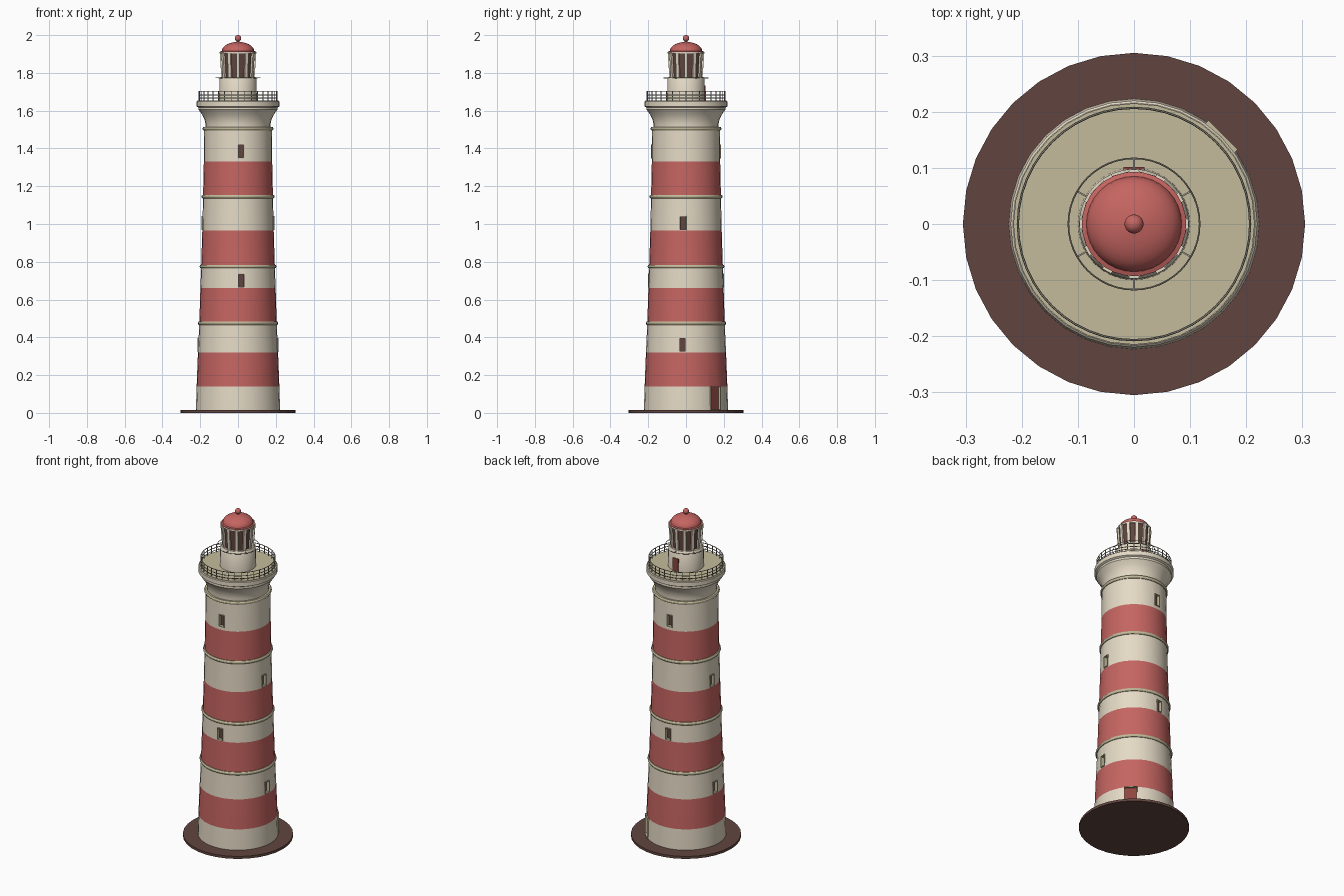
import bpy, bmesh
from math import pi, sin, cos, radians
from mathutils import Matrix

if "Cube" in bpy.data.objects:
    bpy.data.objects.remove(bpy.data.objects["Cube"])


def mat(name, r, g, b):
    m = bpy.data.materials.new(name)
    m.diffuse_color = (r, g, b, 1)
    m.use_nodes = True
    m.node_tree.nodes["Principled BSDF"].inputs["Base Color"].default_value = m.diffuse_color
    return m


CREAM = mat("cream", 0.78, 0.70, 0.56)
RED = mat("red", 0.56, 0.13, 0.12)
OLIVE = mat("olive", 0.55, 0.50, 0.33)
DARK = mat("dark_brown", 0.12, 0.06, 0.05)
DOOR = mat("door_red", 0.27, 0.06, 0.05)
IRON = mat("iron", 0.32, 0.30, 0.24)


def finish(name, bm, mats, smooth=True):
    bmesh.ops.recalc_face_normals(bm, faces=bm.faces[:])
    me = bpy.data.meshes.new(name)
    bm.to_mesh(me)
    bm.free()
    for m in mats:
        me.materials.append(m)
    ob = bpy.data.objects.new(name, me)
    bpy.context.collection.objects.link(ob)
    if smooth:
        shade(ob)
    return ob


def activate(ob):
    bpy.ops.object.select_all(action='DESELECT')
    ob.select_set(True)
    bpy.context.view_layer.objects.active = ob


def shade(ob):
    activate(ob)
    bpy.ops.object.shade_smooth_by_angle(angle=radians(32))


def lathe(name, profile, mats, n=32, bands=None, smooth=True):
    """Turn (radius, z) points into a closed solid; bands = material index per span."""
    bm = bmesh.new()
    rings = [[bm.verts.new((r * cos(2 * pi * i / n), r * sin(2 * pi * i / n), z))
              for i in range(n)] for r, z in profile]
    for k, (a, b) in enumerate(zip(rings, rings[1:])):
        for i in range(n):
            j = (i + 1) % n
            f = bm.faces.new((a[i], a[j], b[j], b[i]))
            f.material_index = bands[k] if bands else 0
    bm.faces.new(rings[0])
    bm.faces.new(rings[-1])
    return finish(name, bm, mats, smooth)


def boxes(name, items, m):
    """Boxes from (angle, radius, z, (depth, width, height), sideways shift, tilt)."""
    bm = bmesh.new()
    for ang, r, z, dims, side, tilt in items:
        mx = (Matrix.Rotation(radians(ang), 4, 'Z') @ Matrix.Translation((r, side, z))
              @ Matrix.Rotation(tilt, 4, 'Y') @ Matrix.Diagonal((*dims, 1)))
        bmesh.ops.create_cube(bm, size=1, matrix=mx)
    return finish(name, bm, [m], False)


def hoop(name, r, z, t, m):
    bpy.ops.mesh.primitive_torus_add(major_radius=r, minor_radius=t, major_segments=48,
                                     minor_segments=6, location=(0, 0, z))
    ob = bpy.context.object
    ob.name = name
    ob.data.materials.append(m)
    shade(ob)


# Ground plate
lathe("base_plate", [(0.305, 0), (0.305, 0.015)], [DARK], smooth=False)

# Striped tower
tower_profile = [(0.223, 0.01), (0.219, 0.14), (0.212, 0.32), (0.205, 0.475), (0.199, 0.66),
                 (0.195, 0.775), (0.189, 0.965), (0.185, 1.145), (0.181, 1.33), (0.179, 1.505)]
tower = lathe("tower", tower_profile, [CREAM, RED], bands=[0, 1] * 4 + [0])


def radius_at(z):
    for (r0, z0), (r1, z1) in zip(tower_profile, tower_profile[1:]):
        if z0 <= z <= z1:
            return r0 + (r1 - r0) * (z - z0) / (z1 - z0)


# Openings: angle, centre height, width, height
windows = [(a, z, 0.036, 0.074) for a, zs in
           ((-85, (0.70, 1.385)), (95, (0.70, 1.385)), (-5, (0.36, 1.005)), (175, (0.36, 1.005)))
           for z in zs]
door = (45, 0.077, 0.074, 0.126)
openings = windows + [door]
cutter = boxes("opening_cutter", [(a, radius_at(z), z, (0.05, w, h), 0, 0)
                                  for a, z, w, h in openings], OLIVE)
mod = tower.modifiers.new("openings", 'BOOLEAN')
mod.operation = 'DIFFERENCE'
mod.solver = 'EXACT'
mod.object = cutter
activate(tower)
bpy.ops.object.modifier_apply(modifier=mod.name)
bpy.data.objects.remove(cutter)
shade(tower)

# Frames lining each opening, window panes and entrance door
frames = []
t = 0.004
for a, z, w, h in openings:
    r = radius_at(z) - 0.009
    for s in (-1, 1):
        frames.append((a, r, z, (0.026, t, h), s * (w - t) / 2, 0))
        frames.append((a, r, z + s * (h - t) / 2, (0.026, w, t), 0, 0))
boxes("opening_frames", frames, OLIVE)
boxes("window_panes", [(a, radius_at(z) - 0.019, z, (0.006, w, h), 0, 0)
                       for a, z, w, h in windows], DARK)
boxes("entrance_door", [(door[0], radius_at(door[1]) - 0.015, door[1],
                         (0.012, door[2], door[3]), 0, 0)], DOOR)

# Moulding rings around the tower
for i, z in enumerate((0.475, 0.775, 1.145, 1.505)):
    r = radius_at(z)
    lathe(f"tower_ring_{i + 1}", [(r - 0.01, z - 0.009), (r + 0.004, z - 0.009),
                                  (r + 0.008, z - 0.003), (r + 0.008, z + 0.003),
                                  (r + 0.004, z + 0.009), (r - 0.01, z + 0.009)], [OLIVE])

# Flared gallery with its floor
lathe("gallery", [(0.172, 1.505), (0.172, 1.53), (0.178, 1.555), (0.190, 1.58), (0.205, 1.60),
                  (0.209, 1.605), (0.209, 1.617), (0.220, 1.623), (0.220, 1.648),
                  (0.216, 1.652)], [CREAM])
lathe("gallery_floor", [(0.215, 1.648), (0.215, 1.655)], [OLIVE])

# Gallery railing
for i, z in enumerate((1.667, 1.683, 1.703)):
    hoop(f"gallery_rail_{i + 1}", 0.207, z, 0.002, IRON)
boxes("gallery_posts", [(i * 360 / 36, 0.207, 1.678, (0.0035, 0.0035, 0.05), 0, 0)
                        for i in range(36)], IRON)

# Lantern base with its door and thin hand ring
lathe("lantern_base", [(0.100, 1.65), (0.098, 1.768), (0.092, 1.778)], [CREAM])
boxes("lantern_door", [(90, 0.098, 1.693, (0.008, 0.038, 0.08), 0, 0)], DOOR)
hoop("lantern_hand_ring", 0.117, 1.775, 0.0015, IRON)
boxes("hand_ring_brackets", [(i * 60 + 30, 0.107, 1.773, (0.022, 0.003, 0.003), 0, 0)
                             for i in range(6)], IRON)

# Lantern room: dark glass and twelve leaning mullions
lathe("lantern_glass", [(0.081, 1.775), (0.090, 1.91)], [DARK], n=12, smooth=False)
boxes("lantern_mullions", [(i * 30, 0.0865, 1.843, (0.012, 0.018, 0.136), 0, 0.07)
                           for i in range(12)], CREAM)
lathe("lantern_eave", [(0.088, 1.903), (0.096, 1.903), (0.096, 1.911), (0.088, 1.911)],
      [CREAM], n=12, smooth=False)

# Domed roof with finial ball
dome = [(0.085 * cos(radians(a)), 1.917 + 0.047 * sin(radians(a))) for a in range(0, 84, 12)]
lathe("roof", [(0.093, 1.908), (0.093, 1.914)] + dome + [(0.006, 1.965), (0.006, 1.972)], [RED])
bpy.ops.mesh.primitive_uv_sphere_add(segments=20, ring_count=12, radius=0.017,
                                     location=(0, 0, 1.983))
ball = bpy.context.object
ball.name = "finial_ball"
ball.data.materials.append(RED)
shade(ball)
